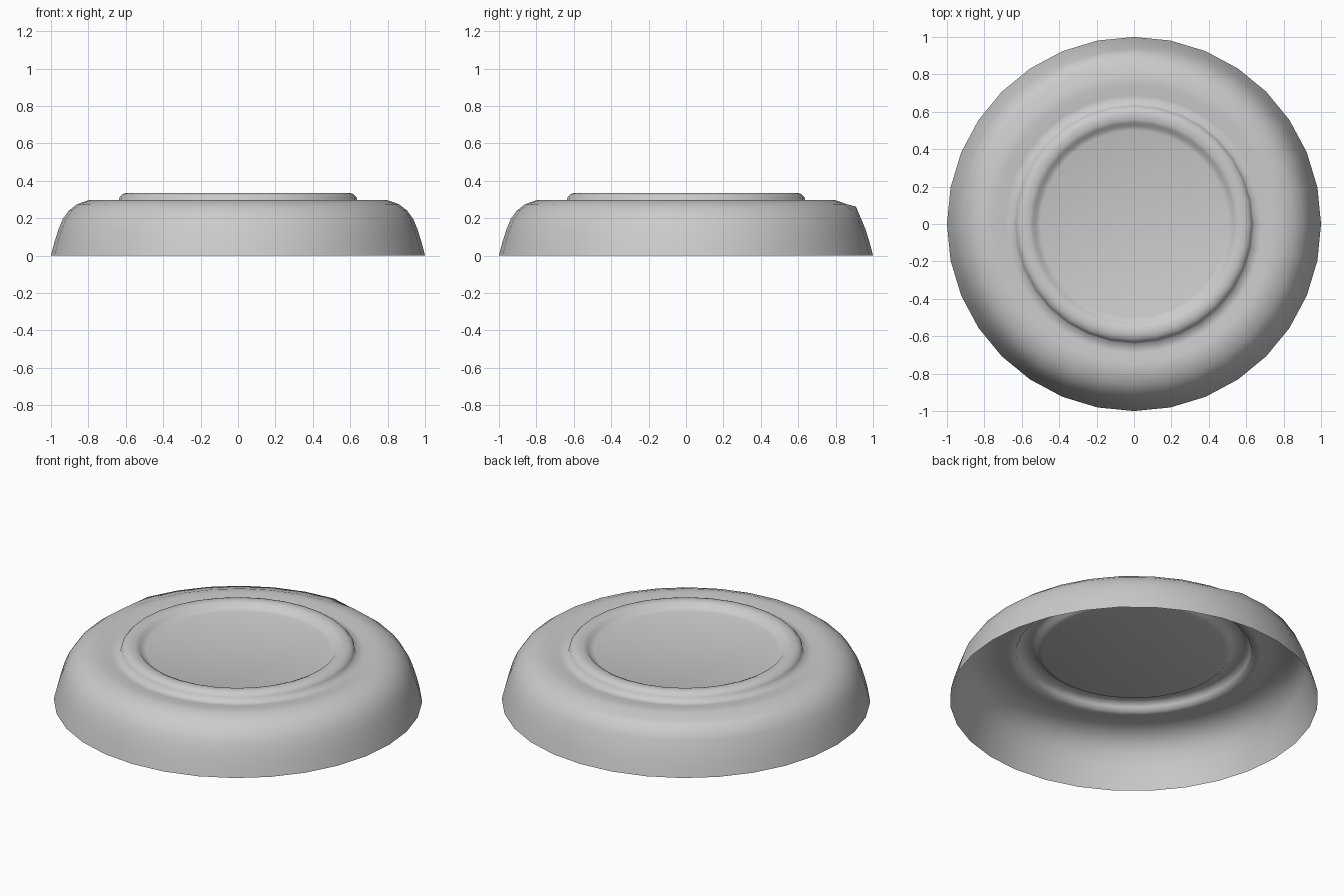
import bpy, bmesh, math

if "Cube" in bpy.data.objects:
    bpy.data.objects.remove(bpy.data.objects["Cube"])

SEG = 32
# outer wall, shoulder, shallow valley, raised ring, recessed disc edge: (radius, height)
PROFILE = [(1.0, 0.0), (0.982, 0.07), (0.96, 0.14), (0.937, 0.195), (0.905, 0.24),
           (0.86, 0.275), (0.80, 0.296), (0.75, 0.298), (0.69, 0.289), (0.64, 0.287),
           (0.633, 0.312), (0.615, 0.33), (0.59, 0.336), (0.56, 0.334),
           (0.54, 0.325), (0.525, 0.308), (0.50, 0.30)]
LIP_RING = 4          # shoulder loop carrying the small finger lip
LIP = range(8, 15)    # segments at the back left

bm = bmesh.new()
rings = []
for i, (r, z) in enumerate(PROFILE):
    ring = []
    for s in range(SEG):
        a = 2 * math.pi * s / SEG
        rr, zz = r, z
        if i == LIP_RING and s in LIP:
            rr, zz = 0.908, 0.262
        ring.append(bm.verts.new((rr * math.cos(a), rr * math.sin(a), zz)))
    rings.append(ring)

# open shell surface
for lo, hi in zip(rings, rings[1:]):
    for s in range(SEG):
        t = (s + 1) % SEG
        bm.faces.new((lo[s], lo[t], hi[t], hi[s]))
# flat centre disc
bm.faces.new(rings[-1])

mesh = bpy.data.meshes.new("lid")
bm.to_mesh(mesh)
bm.free()
lid = bpy.data.objects.new("lid", mesh)
bpy.context.collection.objects.link(lid)
for p in mesh.polygons:
    p.use_smooth = True
